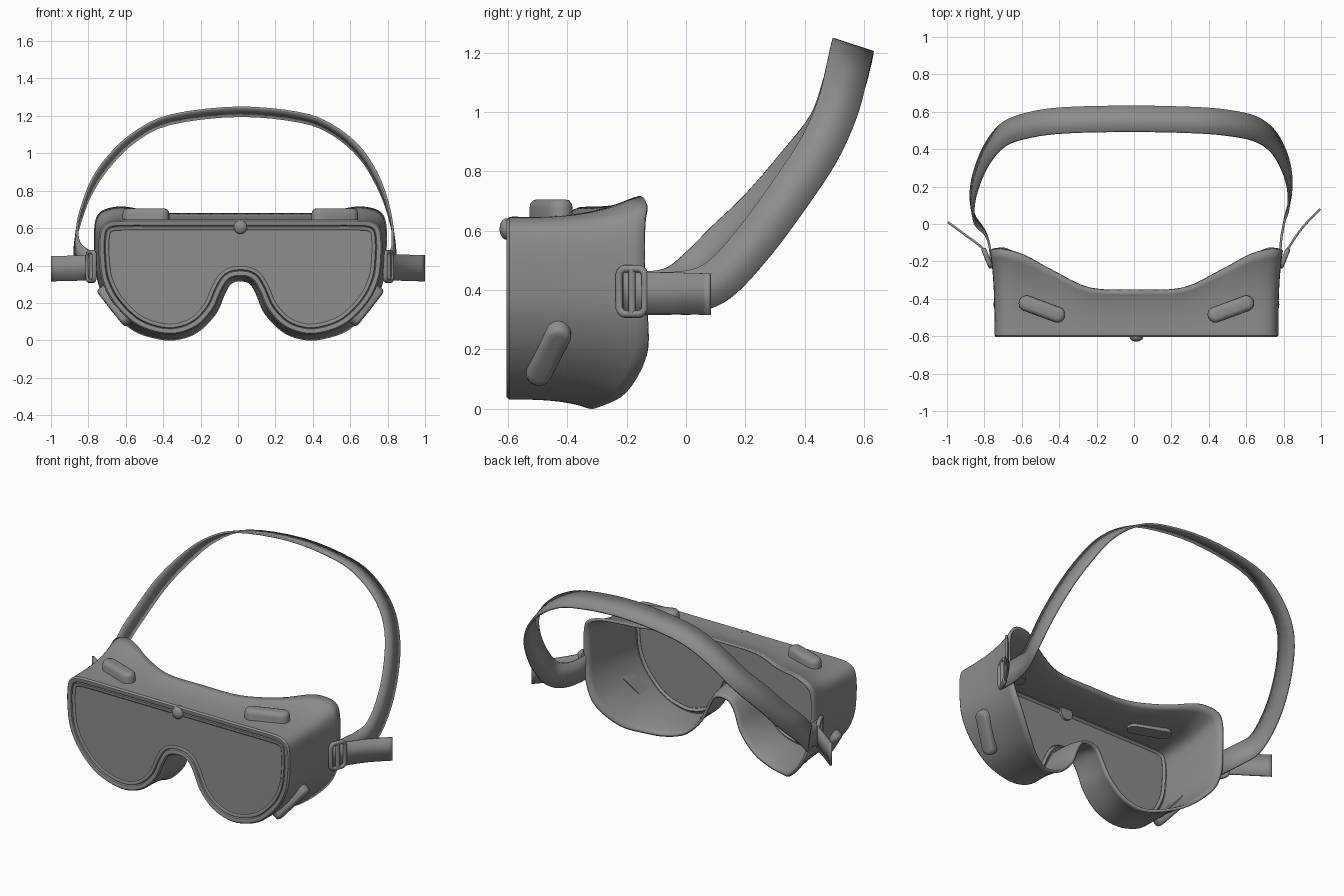
import bpy, bmesh, math
from mathutils import Vector, Matrix

cube = bpy.data.objects.get("Cube")
if cube:
    bpy.data.objects.remove(cube)

CENTRE = 0.013   # the body sits slightly off the strap's middle
FRONT = -0.605

grey = bpy.data.materials.new("plain grey")
grey.use_nodes = True
grey.diffuse_color = (0.27, 0.27, 0.27, 1)
grey.node_tree.nodes["Principled BSDF"].inputs["Base Color"].default_value = grey.diffuse_color


def spline(points, steps, closed=False):
    """Smooth path through points of any dimension."""
    pts = [Vector(p) for p in points]
    count = len(pts)
    pick = (lambda i: pts[i % count]) if closed else (lambda i: pts[max(0, min(i, count - 1))])
    path = []
    for i in range(count if closed else count - 1):
        a, b, c, d = (pick(i + k) for k in (-1, 0, 1, 2))
        for s in range(steps):
            t = s / steps
            path.append(b + (c - a) * (t / 2) + (a * 2 - b * 5 + c * 4 - d) * (t * t / 2)
                        + (b * 3 - a - c * 3 + d) * (t ** 3 / 2))
    return path if closed else path + [pts[-1]]


def finish(obj, name, angle=35):
    obj.name = name
    obj.data.materials.append(grey)
    bpy.ops.object.select_all(action="DESELECT")
    obj.select_set(True)
    bpy.context.view_layer.objects.active = obj
    bpy.ops.object.shade_smooth_by_angle(angle=math.radians(angle))
    return obj


def loft(name, rings, closed=True, caps=(), thickness=0, offset=-1, angle=35):
    """Skin a row of equal rings, with optional end caps and wall thickness."""
    bm = bmesh.new()
    rows = [[bm.verts.new(p) for p in ring] for ring in rings]
    size = len(rows[0])
    for a, b in zip(rows, rows[1:]):
        for i in range(size if closed else size - 1):
            j = (i + 1) % size
            bm.faces.new((a[i], a[j], b[j], b[i]))
    for end in caps:
        bm.faces.new(rows[end])
    bmesh.ops.recalc_face_normals(bm, faces=bm.faces)
    mesh = bpy.data.meshes.new(name)
    bm.to_mesh(mesh)
    bm.free()
    obj = bpy.data.objects.new(name, mesh)
    bpy.context.collection.objects.link(obj)
    finish(obj, name, angle)
    if thickness:
        wall = obj.modifiers.new("wall", "SOLIDIFY")
        wall.thickness, wall.offset = thickness, offset
    return obj


# Half outline: front x, front z, back x, back z, back y
half = [
    (0, .645, 0, .68, -.355), (.25, .645, .25, .68, -.345), (.45, .645, .45, .685, -.25),
    (.6, .645, .58, .71, -.18), (.69, .64, .66, .715, -.15), (.74, .61, .745, .69, -.135),
    (.757, .55, .78, .62, -.14), (.757, .44, .78, .45, -.14), (.74, .32, .76, .3, -.13),
    (.68, .2, .7, .17, -.135), (.57, .09, .58, .055, -.2), (.45, .04, .46, .01, -.28),
    (.34, .033, .35, 0, -.33), (.23, .075, .23, .04, -.35), (.145, .165, .13, .14, -.36),
    (.1, .265, .085, .24, -.37), (.06, .325, .05, .3, -.37), (0, .34, 0, .315, -.37)]
other = [(-a, b, -c, d, e) for a, b, c, d, e in half[-2:0:-1]]
outline = spline(half + other, 4, closed=True)


def face_ring(inset, y):
    """Front outline moved inward by inset."""
    ring = []
    for i, p in enumerate(outline):
        along = (outline[(i + 1) % len(outline)] - outline[i - 1])
        inward = Vector((along[1], -along[0])).normalized() * inset
        ring.append((CENTRE + p[0] + inward.x, y, p[1] + inward.y))
    return ring


def wall_ring(t):
    """Side wall ring, flaring towards the back edge."""
    flare = t ** 3
    return [(CENTRE + p[0] + (p[2] - p[0]) * flare,
             FRONT + .01 + (p[4] - FRONT - .01) * t,
             p[1] + (p[3] - p[1]) * flare) for p in outline]


# Body shell with its raised front rim and groove
rim = [face_ring(d, FRONT + y) for d, y in
       ((.056, .006), (.05, .004), (.038, .004), (.034, .014), (.03, .002), (.026, 0), (.008, 0))]
loft("goggle_body", rim + [wall_ring(k / 10) for k in range(11)], thickness=.016)

# Flat lens
loft("lens", [face_ring(.052, FRONT + y) for y in (.009, .024)], caps=(0, -1))


# Vents: pills lying on the wall
def pill(name, centre, along, normal, length, width, height):
    along = Vector(along).normalized()
    normal = Vector(normal)
    normal = (normal - along * normal.dot(along)).normalized()
    across = normal.cross(along)
    rings = []
    for scale, level in ((1, -.5), (1, .55), (.9, .8), (.7, .95), (.4, 1)):
        ring = []
        for k in range(24):
            a = math.tau * (k + .5) / 24
            reach = math.copysign((length - width) / 2, math.cos(a))
            radius = width / 2 * scale
            ring.append(Vector(centre) + along * (reach + radius * math.cos(a))
                        + across * radius * math.sin(a) + normal * height * level)
        rings.append(ring)
    loft(name, rings, caps=(0, -1), angle=50)


for side, label in ((1, "left"), (-1, "right")):
    pill("top_vent_" + label, (CENTRE + side * .505, -.455, .645),
         (side * .23, .085, 0), (0, 0, 1), .26, .085, .06)
    pill("side_vent_" + label, (CENTRE + side * .668, -.463, .188),
         (side * .13, .085, .165), (side * .78, 0, -.62), .26, .085, .035)

# Centre stud and its inner washer
bpy.ops.mesh.primitive_uv_sphere_add(segments=24, ring_count=12, radius=.036,
                                     location=(CENTRE, FRONT, .605))
stud = finish(bpy.context.object, "centre_stud")
stud.scale.y = .65
bpy.ops.mesh.primitive_cylinder_add(vertices=24, radius=.042, depth=.02,
                                    location=(CENTRE, FRONT + .028, .605),
                                    rotation=(math.pi / 2, 0, 0))
finish(bpy.context.object, "stud_washer")


# Bands: centre x, y, z and tilt in degrees, given along the path
def band(name, path, width):
    rings = []
    for x, y, z, tilt in spline(path, 4):
        a = math.radians(tilt)
        half_width = Vector((math.sin(a) * .015, math.sin(a) * width / 2, -math.cos(a) * width / 2))
        half_width.x *= math.copysign(math.cos(a), x)
        rings.append([Vector((x, y, z)) - half_width, Vector((x, y, z)) + half_width])
    loft(name, rings, closed=False, thickness=.012, offset=0)


right_path = [
    (-.765, -.21, .39, 0), (-.77, -.13, .39, 0), (-.795, -.05, .405, 8), (-.855, .03, .46, 25),
    (-.865, .135, .56, 39), (-.84, .25, .67, 45), (-.785, .375, .815, 50), (-.695, .48, .95, 58),
    (-.555, .53, 1.085, 67), (-.36, .555, 1.18, 71)]
left_path = [
    (0, .5625, 1.222, 72), (.33, .555, 1.192, 71), (.505, .54, 1.125, 69), (.645, .51, 1.01, 63),
    (.735, .45, .875, 53), (.795, .355, .73, 48), (.83, .24, .573, 41), (.832, .12, .44, 30),
    (.805, .02, .395, 13), (.785, -.1, .388, 0), (.785, -.21, .39, 0)]
band("head_strap", right_path + left_path, .145)
band("strap_tail_left", [(.785, -.21, .39, 0), (.825, -.13, .39, 0),
                         (.9, -.02, .388, 0), (.995, .08, .385, 0)], .14)
band("strap_tail_right", [(-.765, -.21, .39, 0), (-.81, -.13, .388, 0),
                          (-.9, -.06, .385, 0), (-.995, .01, .383, 0)], .135)


# Buckles: rounded wire frame with a middle bar
def buckle(name, centre, turn):
    curve = bpy.data.curves.new(name, "CURVE")
    curve.dimensions = "3D"
    curve.bevel_depth, curve.bevel_resolution = .013, 2
    corners = []
    for k in range(16):
        a = math.tau * (k + .5) / 16
        corners.append((0, math.copysign(.022, math.cos(a)) + .025 * math.cos(a),
                        math.copysign(.052, math.sin(a)) + .025 * math.sin(a)))
    for points, cyclic in ((corners, True), ([(0, 0, -.077), (0, 0, .077)], False)):
        line = curve.splines.new("POLY")
        line.points.add(len(points) - 1)
        for target, p in zip(line.points, points):
            target.co = (*p, 1)
        line.use_cyclic_u = cyclic
    obj = bpy.data.objects.new(name, curve)
    bpy.context.collection.objects.link(obj)
    obj.matrix_world = Matrix.Translation(centre) @ Matrix.Rotation(turn, 4, "Z")
    bpy.ops.object.select_all(action="DESELECT")
    obj.select_set(True)
    bpy.context.view_layer.objects.active = obj
    bpy.ops.object.convert(target="MESH")
    finish(bpy.context.object, name, 50)


buckle("buckle_left", (.805, -.182, .395), math.radians(-22))
buckle("buckle_right", (-.785, -.182, .395), math.radians(22))
